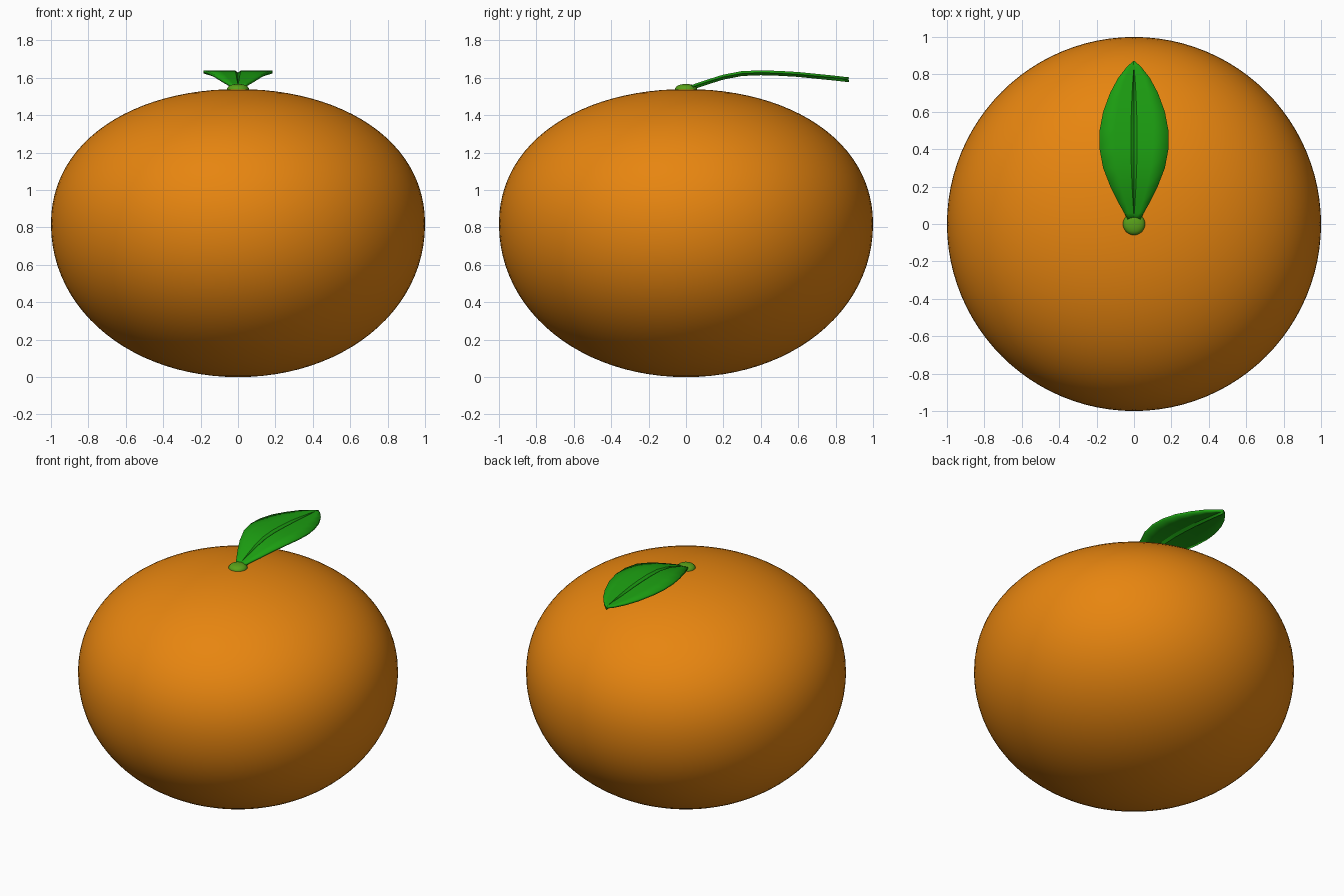
import bpy, bmesh, math
from mathutils import Vector, geometry

if "Cube" in bpy.data.objects:
    bpy.data.objects.remove(bpy.data.objects["Cube"])


def make_object(name, bm, color):
    bmesh.ops.recalc_face_normals(bm, faces=bm.faces)
    mesh = bpy.data.meshes.new(name)
    bm.to_mesh(mesh)
    bm.free()
    obj = bpy.data.objects.new(name, mesh)
    bpy.context.collection.objects.link(obj)
    mat = bpy.data.materials.new(name + "_color")
    mat.diffuse_color = (*color, 1)
    mat.use_nodes = True
    mat.node_tree.nodes["Principled BSDF"].inputs["Base Color"].default_value = mat.diffuse_color
    mesh.materials.append(mat)
    mesh.polygons.foreach_set("use_smooth", [True] * len(mesh.polygons))
    return obj


def lathe(name, profile, color, steps=96):
    bm = bmesh.new()
    verts = [bm.verts.new(p) for p in profile]
    edges = [bm.edges.new(pair) for pair in zip(verts, verts[1:])]
    bmesh.ops.spin(bm, geom=verts + edges, axis=(0, 0, 1), cent=(0, 0, 0),
                   angle=math.tau, steps=steps)
    bmesh.ops.remove_doubles(bm, verts=bm.verts, dist=0.0005)
    return make_object(name, bm, color)


def bezier(a, b, c, d, n=25):
    return geometry.interpolate_bezier(*[Vector((r, 0, z)) for r, z in (a, b, c, d)], n)


# Fruit: squashed round body
lower = bezier((0, 0), (0.55, 0), (1, 0.34), (1, 0.82))
upper = bezier((1, 0.82), (1, 1.27), (0.55, 1.54), (0, 1.54))
lathe("fruit", lower + upper[1:], (0.80, 0.235, 0.005))

# Stem button: small flattened dome
lathe("stem_button", bezier((0.055, 1.52), (0.07, 1.55), (0.045, 1.567), (0, 1.567), 10),
      (0.10, 0.36, 0.01), 32)

# Leaf: outline stations (y, half width, height) with a creased midrib
stations = [(0.02, 0.03, 1.55), (0.06, 0.052, 1.565), (0.12, 0.086, 1.585),
            (0.20, 0.126, 1.610), (0.30, 0.165, 1.629), (0.40, 0.184, 1.633),
            (0.50, 0.184, 1.630), (0.60, 0.165, 1.624), (0.70, 0.128, 1.614),
            (0.78, 0.085, 1.606), (0.84, 0.038, 1.599), (0.87, 0.004, 1.596)]
columns = [-1, -0.55, -0.1, 0, 0.1, 0.55, 1]
bm = bmesh.new()
rows = [[bm.verts.new((w * u, y, z - (0.012 if u == 0 else 0))) for u in columns]
        for y, w, z in stations]
for r0, r1 in zip(rows, rows[1:]):
    for i in range(len(columns) - 1):
        bm.faces.new((r0[i], r0[i + 1], r1[i + 1], r1[i]))
leaf = make_object("leaf", bm, (0.012, 0.36, 0.006))
solid = leaf.modifiers.new("thickness", 'SOLIDIFY')
solid.thickness = 0.014
solid.offset = 0
bpy.context.view_layer.objects.active = leaf
leaf.select_set(True)
bpy.ops.object.shade_smooth_by_angle(angle=math.radians(30))
